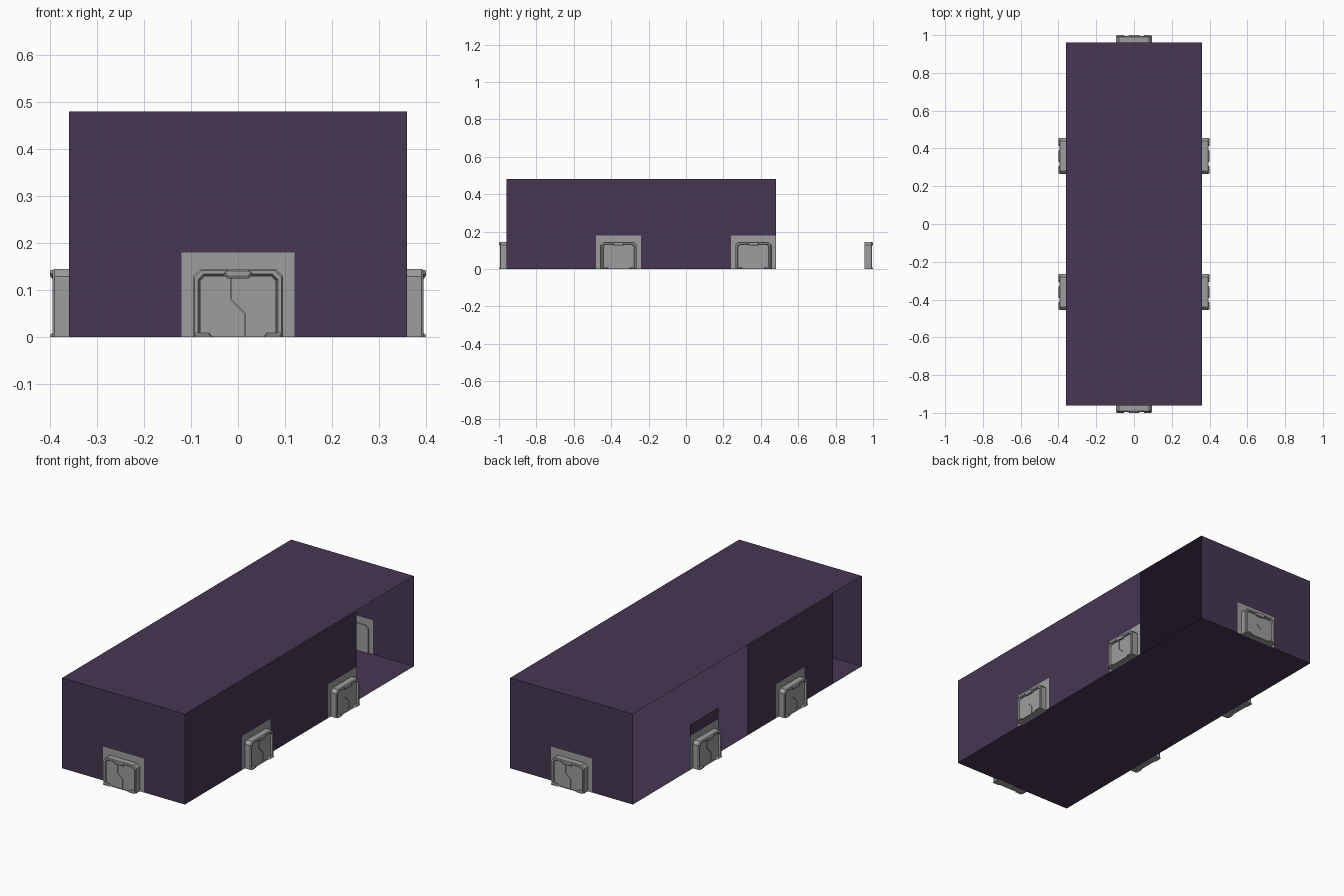
import bpy, bmesh, math
from mathutils import Matrix

if "Cube" in bpy.data.objects:
    bpy.data.objects.remove(bpy.data.objects["Cube"])

X, Y, H = 0.36, 0.96, 0.48      # room half width, half length, height
DW, DH = 0.12, 0.18             # doorway half width, height


def material(name, rgb):
    m = bpy.data.materials.new(name)
    m.diffuse_color = (*rgb, 1)
    m.use_nodes = True
    m.node_tree.nodes["Principled BSDF"].inputs["Base Color"].default_value = m.diffuse_color
    return m


PURPLE = material("dark purple", (0.060, 0.038, 0.086))
GREY = material("mid grey", (0.34, 0.34, 0.34))


def finish(name, bm, mat, matrix=None, fix=True):
    bmesh.ops.remove_doubles(bm, verts=bm.verts, dist=1e-5)
    if fix:
        bmesh.ops.recalc_face_normals(bm, faces=bm.faces)
    me = bpy.data.meshes.new(name)
    bm.to_mesh(me)
    bm.free()
    me.materials.append(mat)
    ob = bpy.data.objects.new(name, me)
    bpy.context.collection.objects.link(ob)
    if matrix:
        ob.matrix_world = matrix
    return ob


def place(angle, dist, along=0.0):
    """Side facing -y, pushed out by dist, then turned about z."""
    return Matrix.Rotation(angle, 4, 'Z') @ Matrix.Translation((along, -dist, 0))


def wall(name, rects, matrix):
    bm = bmesh.new()
    for u0, u1, z0, z1 in rects:
        bm.faces.new([bm.verts.new((u, 0, z)) for u, z in
                      ((u0, z0), (u1, z0), (u1, z1), (u0, z1))])
    finish(name, bm, PURPLE, matrix, fix=False)


def around(c, u0, u1, top=H):
    """Wall rectangles from u0 to u1 around a doorway centred at c."""
    return [(u0, c - DW, 0, top), (c - DW, c + DW, DH, top), (c + DW, u1, 0, top)]


# floor and ceiling
for name, z in (("floor", 0), ("ceiling", H)):
    bm = bmesh.new()
    pts = [(-X, -Y), (X, -Y), (X, Y), (-X, Y)]
    if z == 0:
        pts.reverse()
    bm.faces.new([bm.verts.new((x, y, z)) for x, y in pts])
    finish(name, bm, PURPLE)

# walls with doorways; the side walls are partly open
Q = math.pi / 2
wall("front_wall", around(0, -X, X), place(0, Y))
wall("back_wall", around(0, -X, X), place(2 * Q, Y))
wall("right_wall", around(-0.36, -Y, 0) + [(0, 0.24, 0, H), (0.24, 0.48, DH, H)],
     place(Q, X))
# on the left wall u runs along -y
wall("left_wall", around(0.36, 0, 0.72) + [(-0.48, -0.24, DH, 0.24)], place(-Q, X))


def arch(w, h, c):
    """Doorway outline with cut upper corners."""
    return [(-w, 0), (-w, h - c), (-w + c, h), (w - c, h), (w, h - c), (w, 0)]


def loft(bm, rings):
    """Join (outline, depth) rings and cap both ends."""
    loops = [[bm.verts.new((u, -d, z)) for u, z in pts] for pts, d in rings]
    for a, b in zip(loops, loops[1:]):
        n = len(a)
        for i in range(n):
            bm.faces.new((a[i], a[(i + 1) % n], b[(i + 1) % n], b[i]))
    bm.faces.new(loops[0][::-1])
    bm.faces.new(loops[-1])


def door(tag, matrix):
    # flat surround plate filling the doorway
    bm = bmesh.new()
    bm.faces.new([bm.verts.new((u, 0, z)) for u, z in
                  ((-DW, 0), (DW, 0), (DW, DH), (-DW, DH))])
    finish("door_plate_" + tag, bm, GREY, matrix, fix=False)

    # projecting frame with a recess
    bm = bmesh.new()
    loft(bm, [(arch(0.096, 0.145, 0.016), -0.006),
              (arch(0.096, 0.145, 0.016), 0.031),
              (arch(0.093, 0.142, 0.015), 0.035),
              (arch(0.085, 0.134, 0.012), 0.035),
              (arch(0.082, 0.131, 0.011), 0.022)])
    finish("door_frame_" + tag, bm, GREY, matrix)

    # two leaves meeting at a stepped seam
    g = 0.0012
    seam = [(0.015, 0), (0.015, 0.05), (-0.015, 0.08), (-0.015, 0.129)]
    left = [(u - g, z) for u, z in seam] + [(-0.071, 0.129), (-0.081, 0.119), (-0.081, 0)]
    right = [(u + g, z) for u, z in seam] + [(0.071, 0.129), (0.081, 0.119), (0.081, 0)]
    for side, pts in (("left", left), ("right", right)):
        bm = bmesh.new()
        loft(bm, [(pts, 0.020), (pts, 0.027)])
        finish("door_leaf_%s_%s" % (side, tag), bm, GREY, matrix)

    # rounded lamp block over the leaves
    def lozenge(w, h, z):
        return [(-w, z), (-w + h, z - h), (w - h, z - h), (w, z),
                (w - h, z + h), (-w + h, z + h)]
    bm = bmesh.new()
    loft(bm, [(lozenge(0.031, 0.009, 0.134), 0.02),
              (lozenge(0.031, 0.009, 0.134), 0.036),
              (lozenge(0.027, 0.005, 0.136), 0.040)])
    finish("door_lamp_" + tag, bm, GREY, matrix)

    # small feet at the bottom corners
    bm = bmesh.new()
    for s in (-1, 1):
        foot = [(s * 0.092, 0), (s * 0.092, 0.009), (s * 0.062, 0.009), (s * 0.054, 0)]
        low = [(u, z * 0.5) for u, z in foot]
        loft(bm, [(foot, 0.02), (foot, 0.035), (low, 0.040)])
    finish("door_feet_" + tag, bm, GREY, matrix)


# six doors: one at each end, two on each side
door("front", place(0, Y))
door("back", place(2 * Q, Y))
for tag, ang in (("right", Q), ("left", -Q)):
    for n, u in (("a", -0.36), ("b", 0.36)):
        door(tag + "_" + n, place(ang, X, u))
